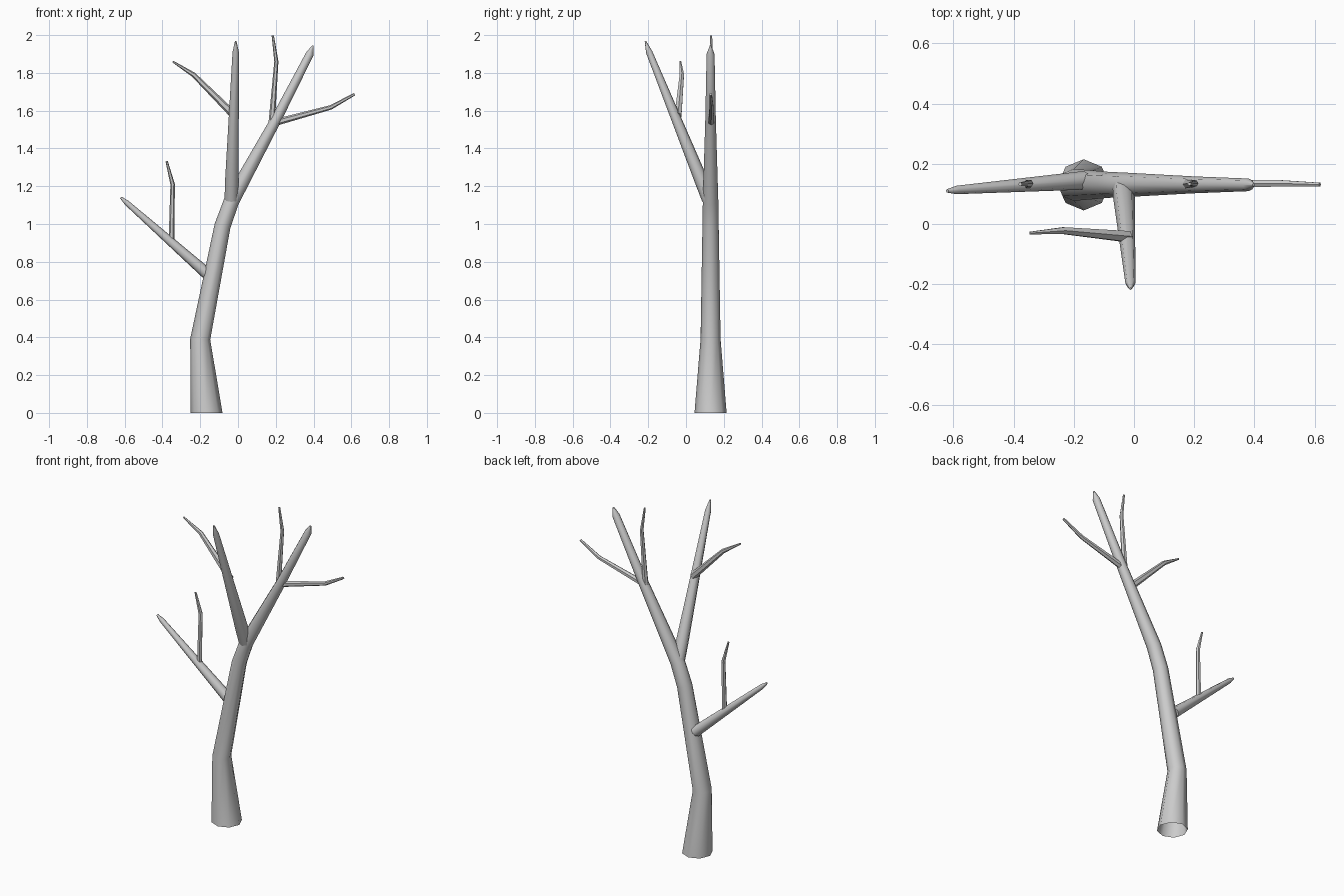
import bpy, bmesh, math
from mathutils import Vector

cube = bpy.data.objects.get("Cube")
if cube:
    bpy.data.objects.remove(cube, do_unlink=True)

bark = bpy.data.materials.new("grey bark")
bark.use_nodes = True
GREY = (0.6, 0.6, 0.6, 1)
bark.diffuse_color = GREY
bark.node_tree.nodes["Principled BSDF"].inputs["Base Color"].default_value = GREY


def limb(name, path, sides=8, open_base=False):
    """Tapered tube through (x, y, z, radius) points, mitred at the bends."""
    pts = [Vector(p[:3]) for p in path]
    bm = bmesh.new()
    rings = []
    for i, p in enumerate(pts):
        before = (p - pts[i - 1]).normalized() if i else Vector()
        after = (pts[i + 1] - p).normalized() if i < len(pts) - 1 else Vector()
        direction = before + after
        if open_base and i == 0:
            direction = Vector((0, 0, 1))
        turn = Vector((0, 0, 1)).rotation_difference(direction)
        ring = []
        for k in range(sides):
            a = math.tau * k / sides
            offset = Vector((math.cos(a), math.sin(a), 0)) * path[i][3]
            ring.append(bm.verts.new(p + turn @ offset))
        rings.append(ring)
    for low, high in zip(rings, rings[1:]):
        for k in range(sides):
            n = (k + 1) % sides
            bm.faces.new((low[k], low[n], high[n], high[k]))
    bm.faces.new(rings[-1])
    if not open_base:
        bm.faces.new(rings[0][::-1])
    mesh = bpy.data.meshes.new(name)
    bm.to_mesh(mesh)
    bm.free()
    mesh.materials.append(bark)
    obj = bpy.data.objects.new(name, mesh)
    bpy.context.collection.objects.link(obj)
    bpy.ops.object.select_all(action='DESELECT')
    obj.select_set(True)
    bpy.context.view_layer.objects.active = obj
    bpy.ops.object.shade_smooth_by_angle(angle=math.radians(50))


# Trunk, bending into the main left branch
limb("trunk", [(-.167, .13, 0, .085), (-.2, .13, .39, .053), (-.082, .13, .99, .043),
               (-.035, .13, 1.12, .041), (.2, .13, 1.55, .028),
               (.38, .13, 1.9, .021), (.397, .13, 1.945, .004)], open_base=True)

# Main branches
limb("front_branch", [(-.035, .12, 1.13, .036), (-.033, .085, 1.22, .036),
                      (-.012, -.195, 1.91, .017), (-.012, -.215, 1.968, .004)])
limb("right_branch", [(-.165, .145, .738, .031), (-.59, .113, 1.113, .014),
                      (-.62, .11, 1.14, .006)])

# Thin twigs, each with one bend
limb("front_branch_twig", [(-.02, -.042, 1.575, .021), (-.235, -.022, 1.79, .013),
                           (-.345, -.03, 1.86, .005)], 6)
limb("right_branch_twig", [(-.352, .133, .92, .015), (-.346, .135, 1.21, .012),
                           (-.378, .132, 1.333, .006)], 6)
limb("left_branch_upper_twig", [(.178, .133, 1.53, .017), (.203, .135, 1.86, .011),
                                (.184, .133, 1.998, .006)], 6)
limb("left_branch_outer_twig", [(.2, .133, 1.538, .018), (.49, .135, 1.617, .012),
                                (.617, .131, 1.687, .007)], 6)
